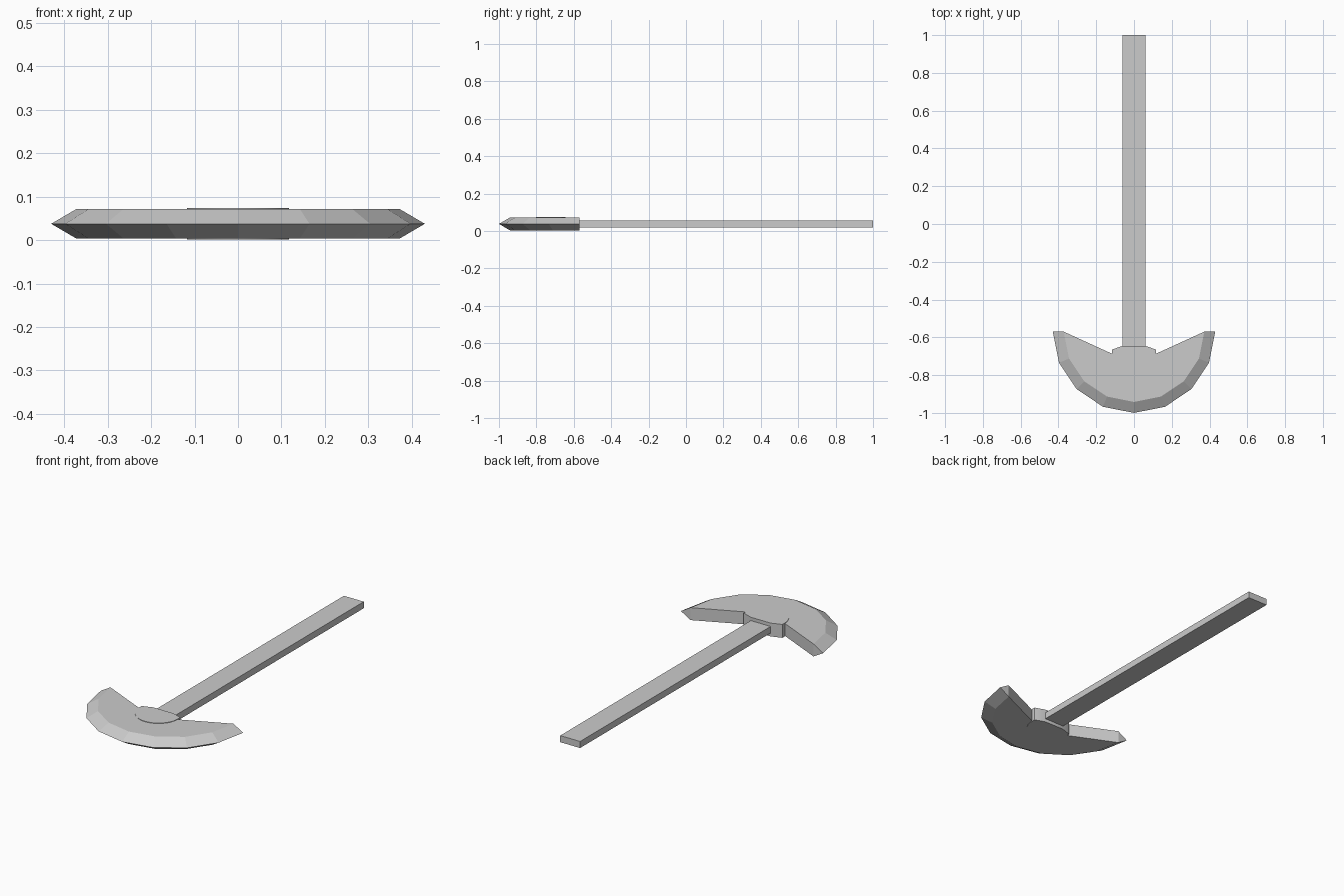
import bpy, bmesh, math

if "Cube" in bpy.data.objects:
    bpy.data.objects.remove(bpy.data.objects["Cube"])

MID = 0.0375  # height of the plane of symmetry


def make_object(name, bm):
    bmesh.ops.recalc_face_normals(bm, faces=bm.faces)
    mesh = bpy.data.meshes.new(name)
    bm.to_mesh(mesh)
    bm.free()
    obj = bpy.data.objects.new(name, mesh)
    bpy.context.collection.objects.link(obj)
    return obj


def prism(name, outline, half):
    """Extrude a flat outline evenly above and below the middle plane."""
    bm = bmesh.new()
    low = bm.faces.new([bm.verts.new((x, y, MID - half)) for x, y in outline])
    ext = bmesh.ops.extrude_face_region(bm, geom=[low])
    verts = [v for v in ext["geom"] if isinstance(v, bmesh.types.BMVert)]
    bmesh.ops.translate(bm, verts=verts, vec=(0, 0, 2 * half))
    return make_object(name, bm)


def arc(cy, r, steps):
    """Half circle through -y, from -x to +x."""
    return [(-r * math.cos(math.pi * i / steps), cy - r * math.sin(math.pi * i / steps))
            for i in range(steps + 1)]


# Handle: flat bar
prism("handle", [(-0.06, -0.70), (0.06, -0.70), (0.06, 1.0), (-0.06, 1.0)], 0.018)

# Hub: half disc with short angled shoulders towards the handle
hub = prism("hub", arc(-0.685, 0.117, 20)
            + [(0.117, -0.665), (0.06, -0.645), (-0.06, -0.645), (-0.117, -0.665)], 0.0365)
bpy.context.view_layer.objects.active = hub
hub.select_set(True)
bpy.ops.object.shade_smooth_by_angle(angle=math.radians(30))

# Blade: faceted crescent with a double bevelled cutting edge
HALF = 0.034
bm = bmesh.new()
edge = [bm.verts.new((x, y, MID)) for x, y in arc(-0.57, 0.43, 8)]
rims, hearts = [], []
for z in (MID + HALF, MID - HALF):
    rim = [bm.verts.new((x, y, z)) for x, y in arc(-0.57, 0.372, 8)]
    heart = bm.verts.new((0, -0.74, z))
    for i in range(8):
        bm.faces.new((heart, rim[i], rim[i + 1]))
        bm.faces.new((rim[i], rim[i + 1], edge[i + 1], edge[i]))
    rims.append(rim)
    hearts.append(heart)
for i in (0, 8):
    # inner wall and pointed tip end
    bm.faces.new((hearts[0], rims[0][i], rims[1][i], hearts[1]))
    bm.faces.new((rims[0][i], edge[i], rims[1][i]))
make_object("blade", bm)
